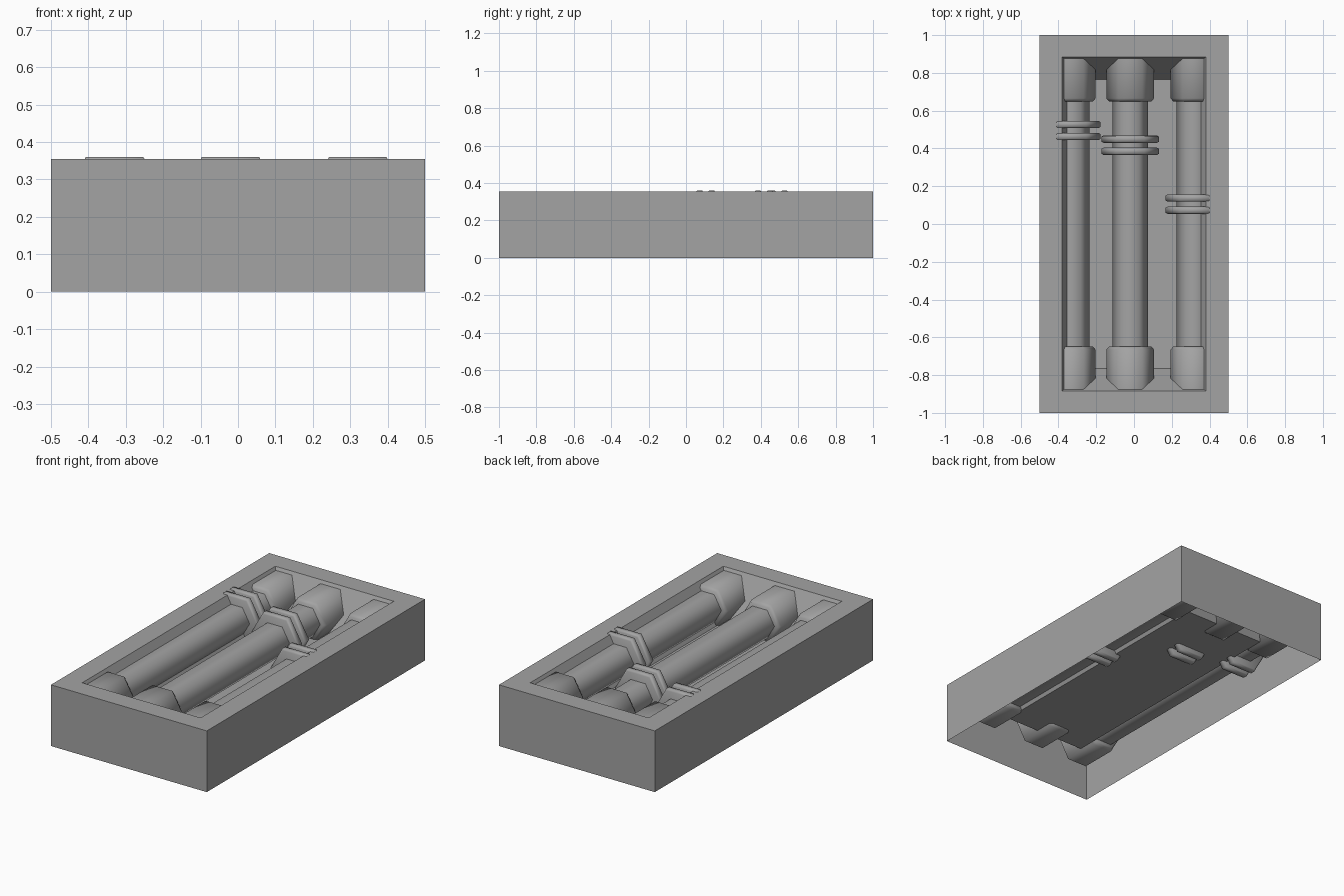
import bpy, bmesh, math

cube = bpy.data.objects.get("Cube")
if cube:
    bpy.data.objects.remove(cube, do_unlink=True)

grey = bpy.data.materials.new("mid_grey")
grey.use_nodes = True
COLOR = (0.37, 0.37, 0.37, 1)
grey.diffuse_color = COLOR
grey.node_tree.nodes["Principled BSDF"].inputs["Base Color"].default_value = COLOR

AXIS_Z = 0.228


def add_object(name, bm, smooth=False):
    mesh = bpy.data.meshes.new(name)
    bm.to_mesh(mesh)
    bm.free()
    mesh.materials.append(grey)
    obj = bpy.data.objects.new(name, mesh)
    bpy.context.collection.objects.link(obj)
    if smooth:
        bpy.ops.object.select_all(action='DESELECT')
        obj.select_set(True)
        bpy.context.view_layer.objects.active = obj
        bpy.ops.object.shade_smooth_by_angle(angle=math.radians(65))
    return obj


def bridge(bm, rings):
    """Skin neighbouring rings with quads."""
    for a, b in zip(rings, rings[1:]):
        n = len(a)
        for i in range(n):
            j = (i + 1) % n
            bm.faces.new((a[i], a[j], b[j], b[i]))


def hex_solid(name, x, profile):
    """Six-sided solid along y, flat side up, from (y, radius) pairs."""
    bm = bmesh.new()
    rings = []
    for y, r in profile:
        angles = [math.radians(60 * i) for i in range(6)]
        rings.append([bm.verts.new((x + r * math.cos(a), y, AXIS_Z + r * math.sin(a)))
                      for a in angles])
    bridge(bm, rings)
    bm.faces.new(rings[0])
    bm.faces.new(rings[-1])
    bmesh.ops.recalc_face_normals(bm, faces=bm.faces)
    add_object(name, bm, smooth=True)


# Tray: open underneath, with a sloped recess in the top
bm = bmesh.new()
loops = []
for hx, hy, z in ((0.5, 1, 0), (0.5, 1, 0.355), (0.38, 0.885, 0.355), (0.26, 0.765, 0.13)):
    loops.append([bm.verts.new((sx * hx, sy * hy, z))
                  for sx, sy in ((-1, -1), (1, -1), (1, 1), (-1, 1))])
bridge(bm, loops)
bm.faces.new(loops[-1])
add_object("tray", bm)

# Pipes with end collars and a pair of clamp rings each
for side, x, ring_y in (("right", -0.33, 0.495), ("middle", -0.02, 0.417), ("left", 0.32, 0.105)):
    hex_solid(side + "_pipe", x, [(-0.87, 0.094), (0.87, 0.094)])
    for end, s in (("front", -1), ("back", 1)):
        hex_solid(f"{side}_{end}_collar", x,
                  [(s * 0.88, 0.126), (s * 0.665, 0.126), (s * 0.648, 0.112)])
        y = ring_y + s * 0.032
        hex_solid(f"{side}_{end}_clamp_ring", x,
                  [(y - 0.019, 0.142), (y - 0.013, 0.153),
                   (y + 0.013, 0.153), (y + 0.019, 0.142)])
